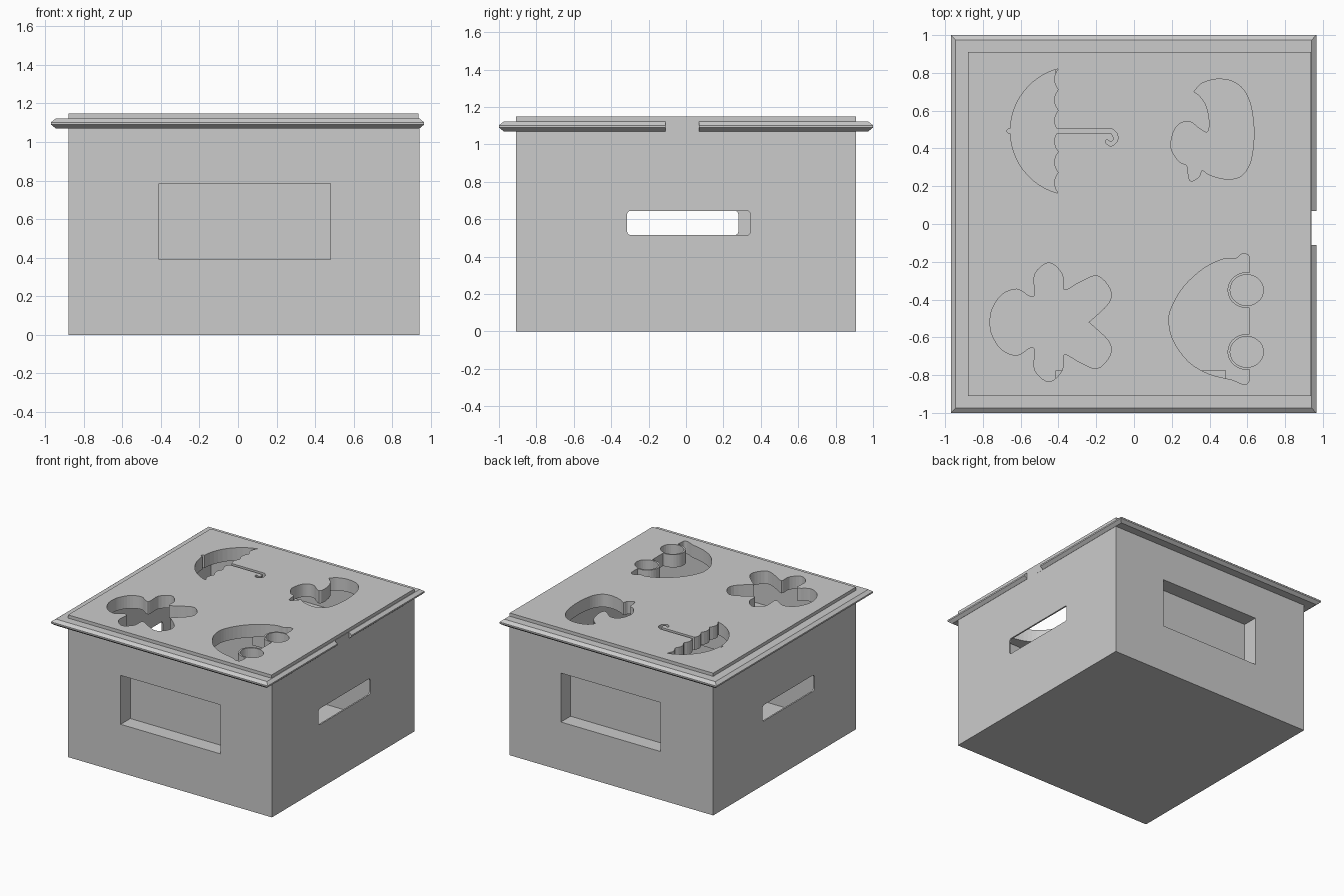
import bpy, bmesh, math

if "Cube" in bpy.data.objects:
    bpy.data.objects.remove(bpy.data.objects["Cube"])

def mesh_object(name, bm):
    bmesh.ops.recalc_face_normals(bm, faces=bm.faces)
    me = bpy.data.meshes.new(name)
    bm.to_mesh(me)
    bm.free()
    ob = bpy.data.objects.new(name, me)
    bpy.context.scene.collection.objects.link(ob)
    return ob

def loft(name, loops):
    """Capped stack of rectangles (x0, x1, y0, y1, z)."""
    bm = bmesh.new()
    rings = [[bm.verts.new(p) for p in ((a, c, z), (b, c, z), (b, d, z), (a, d, z))]
             for a, b, c, d, z in loops]
    for lo, hi in zip(rings, rings[1:]):
        for i in range(4):
            j = (i + 1) % 4
            bm.faces.new((lo[i], lo[j], hi[j], hi[i]))
    bm.faces.new(rings[0][::-1])
    bm.faces.new(rings[-1])
    return mesh_object(name, bm)

def box(name, x0, x1, y0, y1, z0, z1):
    return loft(name, [(x0, x1, y0, y1, z0), (x0, x1, y0, y1, z1)])

def prism(name, outline, z0=0.98, z1=1.25):
    bm = bmesh.new()
    face = bm.faces.new([bm.verts.new((x, y, z0)) for x, y in outline])
    ext = bmesh.ops.extrude_face_region(bm, geom=[face])
    bmesh.ops.translate(bm, vec=(0, 0, z1 - z0),
                        verts=[v for v in ext['geom'] if isinstance(v, bmesh.types.BMVert)])
    return mesh_object(name, bm)

def cut(ob, tool):
    mod = ob.modifiers.new("cut", 'BOOLEAN')
    mod.operation, mod.solver, mod.object = 'DIFFERENCE', 'EXACT', tool
    with bpy.context.temp_override(object=ob, active_object=ob):
        bpy.ops.object.modifier_apply(modifier=mod.name)
    bpy.data.objects.remove(tool)

def spline(pts, n=4):
    """Open smooth curve through the points."""
    p = [pts[0]] + pts + [pts[-1]]
    out = []
    for a, b, c, d in zip(p, p[1:], p[2:], p[3:]):
        for k in range(n):
            t = k / n
            out.append(tuple(0.5 * (2*b[i] + (c[i]-a[i])*t + (2*a[i]-5*b[i]+4*c[i]-d[i])*t*t
                                    + (3*b[i]-a[i]-3*c[i]+d[i])*t**3) for i in (0, 1)))
    return out + [pts[-1]]

def ellipse(cx, cy, rx, ry, a0=0, a1=360, n=28):
    return [(cx + rx * math.cos(math.radians(a0 + (a1 - a0) * i / n)),
             cy + ry * math.sin(math.radians(a0 + (a1 - a0) * i / n)))
            for i in range(n + (a1 - a0 != 360))]

# Hollow box body, with inward window recesses front and back
T = 0.012
body = box("box_body", -0.88, 0.94, -0.91, 0.91, 0, 1.07)
cavity = box("cavity", -0.88 + T, 0.94 - T, -0.91 + T, 0.91 - T, T, 1.2)
for s in (-1, 1):
    y = sorted((s * 0.775, s * 1.0))
    cut(cavity, box("recess", -0.41 - T/2, 0.48 + T/2, *y, 0.39 - T/2, 0.785 + T/2))
cut(body, cavity)
for s in (-1, 1):
    y = sorted((s * (0.775 + T), s * 1.0))
    cut(body, box("window", -0.41, 0.48, *y, 0.39, 0.785))

# Hand slots on both ends
for x0, x1, y0, y1 in ((0.85, 1.0, -0.315, 0.345), (-1.0, -0.8, -0.38, 0.28)):
    slot = box("slot", x0, x1, y0, y1, 0.515, 0.645)
    bm = bmesh.new()
    bm.from_mesh(slot.data)
    edges = [e for e in bm.edges if abs(e.verts[0].co.x - e.verts[1].co.x) > 0.05]
    bmesh.ops.bevel(bm, geom=edges, offset=0.02, segments=4, profile=0.5, affect='EDGES')
    bm.to_mesh(slot.data)
    bm.free()
    cut(body, slot)

# Lid: inner plug, bevelled rim and raised plate
lid = loft("lid", [
    (-0.86, 0.92, -0.89, 0.89, 1.045), (-0.86, 0.92, -0.89, 0.89, 1.07),
    (-0.945, 0.941, -0.975, 0.975, 1.07), (-0.97, 0.965, -1.0, 1.0, 1.09),
    (-0.97, 0.965, -1.0, 1.0, 1.102), (-0.945, 0.941, -0.975, 0.975, 1.122),
    (-0.88, 0.937, -0.91, 0.91, 1.122), (-0.88, 0.937, -0.91, 0.91, 1.148)])
cut(lid, box("notch", 0.9405, 1.1, -0.11, 0.07, 1.0, 1.3))

# Umbrella hole: dome with scalloped edge, tip, hooked handle
dome = ellipse(-0.314, 0.492, 0.341, 0.341, 105, 255, 24)
cusps = [0.163 + i * 0.1097 for i in range(7)]
for a, b in zip(cusps, cusps[1:]):
    dome += [(-0.402 - 0.022 * math.sin(math.pi * k / 5), a + (b - a) * k / 5)
             for k in range(1 if a == cusps[0] else 0, 5)]
cut(lid, prism("dome", dome))
cut(lid, prism("tip", ellipse(-0.658, 0.492, 0.015, 0.013, n=10)))
hook = [(-0.43, 0.505)] + spline([(-0.12, 0.505), (-0.09, 0.48), (-0.088, 0.44), (-0.12, 0.413),
        (-0.15, 0.43), (-0.147, 0.446), (-0.135, 0.442), (-0.12, 0.435), (-0.108, 0.452),
        (-0.118, 0.478)]) + [(-0.43, 0.478)]
cut(lid, prism("hook", hook))

# Duck hole
duck = [(.317, .70), (.36, .745), (.44, .767), (.52, .755), (.58, .71), (.62, .62), (.635, .48),
        (.62, .34), (.58, .265), (.53, .24), (.47, .24), (.40, .26), (.36, .285), (.345, .25),
        (.30, .227), (.287, .265), (.28, .31), (.24, .33), (.20, .39), (.197, .44), (.215, .50),
        (.25, .535), (.30, .54), (.34, .51), (.385, .485), (.4, .53), (.385, .62), (.35, .675)]
cut(lid, prism("duck", spline(duck + duck[:1])[:-1]))

# Biscuit figure hole, mirrored about its axis
half = [(-.24, -.52), (-.135, -.42), (-.127, -.345), (-.195, -.275), (-.29, -.31), (-.37, -.35),
        (-.38, -.265), (-.45, -.205), (-.525, -.265), (-.525, -.37), (-.55, -.385), (-.62, -.345),
        (-.70, -.375), (-.75, -.45)]
full = half + [(-.762, -.52)] + [(x, -1.04 - y) for x, y in reversed(half)]
cut(lid, prism("biscuit", spline(full)[:-1]))

# Car hole with thin rims around two separate wheel holes
wheels = [(0.597, -0.35), (0.597, -0.677)]
car = spline([(.612, -.20), (.605, -.165), (.57, -.16), (.54, -.183), (.475, -.185), (.37, -.235),
              (.265, -.33), (.20, -.44), (.185, -.52), (.21, -.62), (.29, -.73), (.40, -.795),
              (.52, -.825), (.575, -.848), (.605, -.84), (.612, -.80)])
shell = prism("car", car)
for cx, cy in wheels:
    cut(shell, prism("wheel_rim", ellipse(cx, cy, 0.102, 0.095), 0.9, 1.3))
cut(lid, shell)
for cx, cy in wheels:
    cut(lid, prism("wheel", ellipse(cx, cy, 0.088, 0.082)))
